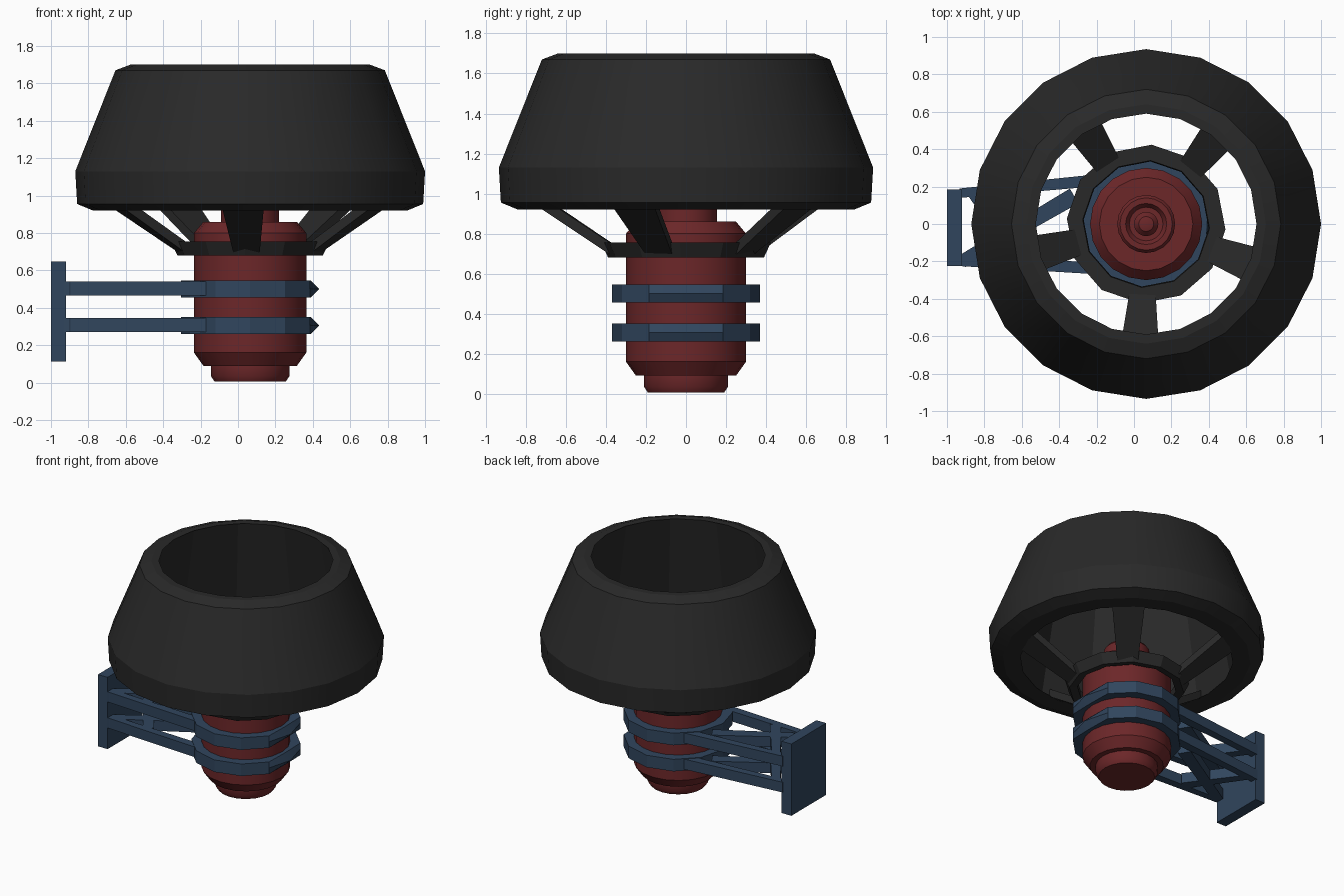
import bpy, bmesh, math
from mathutils import Vector

if "Cube" in bpy.data.objects:
    bpy.data.objects.remove(bpy.data.objects["Cube"])

CX = 0.065  # horn axis


def mat(name, col):
    m = bpy.data.materials.new(name)
    m.diffuse_color = (*col, 1)
    m.use_nodes = True
    m.node_tree.nodes["Principled BSDF"].inputs["Base Color"].default_value = m.diffuse_color
    return m


BLACK = mat("black", (0.022, 0.022, 0.022))
RED = mat("red", (0.15, 0.02, 0.022))
BLUE = mat("blue", (0.03, 0.06, 0.11))


def finish(name, bm, material, smooth=None):
    bmesh.ops.recalc_face_normals(bm, faces=bm.faces)
    me = bpy.data.meshes.new(name)
    bm.to_mesh(me)
    bm.free()
    me.materials.append(material)
    ob = bpy.data.objects.new(name, me)
    bpy.context.collection.objects.link(ob)
    if smooth:
        bpy.ops.object.select_all(action='DESELECT')
        ob.select_set(True)
        bpy.context.view_layer.objects.active = ob
        bpy.ops.object.shade_smooth_by_angle(angle=math.radians(smooth))
    return ob


def ring_mesh(profile, n, phase=0.0, closed=False):
    """Lathe (r, z) points about the horn axis."""
    bm = bmesh.new()
    rows = []
    for r, z in profile:
        if r == 0:
            rows.append([bm.verts.new((CX, 0, z))] * n)
        else:
            rows.append([bm.verts.new((CX + r * math.cos(phase + i * math.tau / n),
                                       r * math.sin(phase + i * math.tau / n), z)) for i in range(n)])
    pairs = list(zip(rows, rows[1:])) + ([(rows[-1], rows[0])] if closed else [])
    for a, b in pairs:
        for i in range(n):
            j = (i + 1) % n
            bm.faces.new(list(dict.fromkeys((a[i], a[j], b[j], b[i]))))
    return bm, rows


def beam(name, a, b, side, thick, wa, wb, t, material):
    """Tapered bar from a to b; wa/wb half widths along side, t half thickness along thick."""
    bm = bmesh.new()
    vs = []
    for p, w in ((a, wa), (b, wb)):
        for s, q in ((-1, -1), (1, -1), (1, 1), (-1, 1)):
            vs.append(bm.verts.new(Vector(p) + side * w * s + thick * t * q))
    for f in ((0, 1, 2, 3), (4, 5, 6, 7), (0, 1, 5, 4), (1, 2, 6, 5), (2, 3, 7, 6), (3, 0, 4, 7)):
        bm.faces.new([vs[i] for i in f])
    return finish(name, bm, material)


# horn bell: faceted outside, coarser inside wall
bm, _ = ring_mesh([(0.72, 0.92), (0.84, 0.92), (0.925, 0.955), (0.935, 1.13),
                   (0.72, 1.67), (0.64, 1.70), (0.59, 1.70)], 20)
finish("horn_bell", bm, BLACK, 20)
bm, _ = ring_mesh([(0.75, 0.92), (0.61, 1.70)], 12, math.radians(10))
finish("horn_inner_wall", bm, BLACK, 20)

# hub ring and five spokes
bm, _ = ring_mesh([(0.335, 0.69), (0.39, 0.68), (0.425, 0.755), (0.34, 0.755)], 12,
                  math.radians(-4), True)
finish("hub_ring", bm, BLACK)
for k in range(5):
    a = math.radians(267 + 72 * k)
    rad, tan = Vector((math.cos(a), math.sin(a), 0)), Vector((-math.sin(a), math.cos(a), 0))
    o = Vector((CX, 0, 0))
    beam(f"spoke_{k + 1}", o + rad * 0.37 + Vector((0, 0, 0.72)), o + rad * 0.72 + Vector((0, 0, 0.955)),
         tan, Vector((0, 0, 1)), 0.07, 0.11, 0.03, BLACK)

# driver body with stepped throat and tip
bm, _ = ring_mesh([(0, 0.005), (0.19, 0.005), (0.21, 0.035), (0.21, 0.09), (0.25, 0.09), (0.30, 0.16),
                   (0.30, 0.80), (0.25, 0.86), (0.155, 0.86), (0.155, 0.98), (0.14, 1.0),
                   (0.11, 1.0), (0.09, 0.97), (0.065, 0.97), (0.065, 1.02), (0.04, 1.05), (0, 1.06)], 20)
finish("driver_body", bm, RED, 35)

# two clamp bands, pinched at the closing point, each with a braced arm
Y, Z = Vector((0, 1, 0)), Vector((0, 0, 1))
for lvl, zc in (("lower", 0.305), ("upper", 0.50)):
    h = 0.045
    bm, rows = ring_mesh([(0.29, zc - h), (0.37, zc - h), (0.37, zc), (0.37, zc + h), (0.29, zc + h)],
                         12, 0, True)
    for r in (1, 3):
        rows[r][0].co.x -= 0.045
    finish(lvl + "_clamp_band", bm, BLUE, 25)
    z = zc + 0.003
    for tag, p, q, w in (("back_arm", (-0.93, 0.165), (-0.13, 0.24), 0.025),
                         ("front_arm", (-0.93, -0.2), (-0.13, -0.24), 0.025),
                         ("long_brace", (-0.92, -0.2), (-0.32, 0.15), 0.035),
                         ("short_brace", (-0.86, 0.165), (-0.6, -0.2), 0.03)):
        d = Vector((q[0] - p[0], q[1] - p[1], 0)).normalized()
        beam(f"{lvl}_{tag}", (*p, z), (*q, z), Vector((-d.y, d.x, 0)), Z, w, w * 1.3, 0.038, BLUE)

# wall plate
beam("wall_plate", (-1, -0.02, 0.38), (-0.92, -0.02, 0.38), Y, Z, 0.205, 0.205, 0.268, BLUE)
